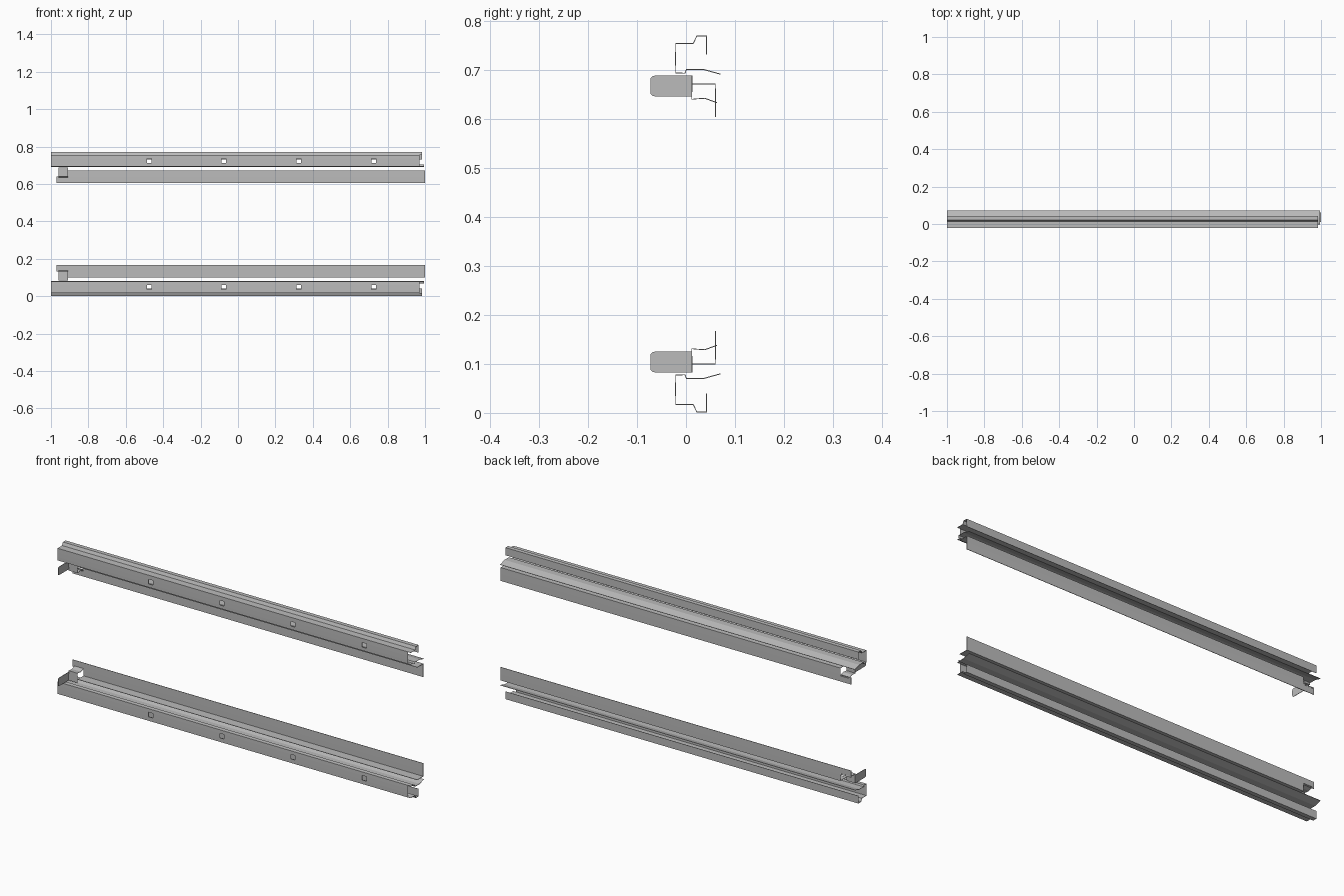
import bpy, bmesh, math

if "Cube" in bpy.data.objects:
    bpy.data.objects.remove(bpy.data.objects["Cube"])

H = 0.772          # total height; the upper set mirrors the lower one
T = 0.002          # sheet metal thickness

steel = bpy.data.materials.new("grey steel")
steel.diffuse_color = (0.5, 0.5, 0.5, 1)
steel.use_nodes = True
steel.node_tree.nodes["Principled BSDF"].inputs["Base Color"].default_value = steel.diffuse_color


def finish(name, bm, upper):
    """Mirror for the upper set, link the object and thicken the sheet."""
    if upper:
        for v in bm.verts:
            v.co.z = H - v.co.z
    bmesh.ops.remove_doubles(bm, verts=bm.verts, dist=1e-5)
    bmesh.ops.recalc_face_normals(bm, faces=bm.faces)
    me = bpy.data.meshes.new(name)
    bm.to_mesh(me)
    bm.free()
    me.materials.append(steel)
    ob = bpy.data.objects.new(name, me)
    bpy.context.collection.objects.link(ob)
    mod = ob.modifiers.new("thickness", 'SOLIDIFY')
    mod.thickness = T
    mod.offset = 0


def sheet(name, profile, xs, skip, upper):
    """Sweep a (y, z) profile over x stations, leaving out skipped cells."""
    bm = bmesh.new()
    grid = [[bm.verts.new((x, y, z)) for y, z in profile] for x in xs]
    for i in range(len(xs) - 1):
        for j in range(len(profile) - 1):
            if not skip(i, j):
                bm.faces.new((grid[i][j], grid[i + 1][j],
                              grid[i + 1][j + 1], grid[i][j + 1]))
    loose = [v for v in bm.verts if not v.link_faces]
    bmesh.ops.delete(bm, geom=loose, context='VERTS')
    finish(name, bm, upper)


def tab(name, upper):
    """Upright end plate with rounded outer corners."""
    bm = bmesh.new()
    r, y0, y1, z0, z1 = 0.009, -0.073, 0.012, 0.083, 0.125
    pts = [(y1, z0), (y1, z1)]
    for cz, start in ((z1 - r, 90), (z0 + r, 180)):
        for k in range(5):
            a = math.radians(start + k * 22.5)
            pts.append((y0 + r + r * math.cos(a), cz + r * math.sin(a)))
    bm.faces.new([bm.verts.new((-0.96, y, z)) for y, z in pts])
    finish(name, bm, upper)


# Outer channel: hooked lip, front wall and stepped back flange
channel = [(0.042, 0.04), (0.042, 0.002), (0.022, 0.002), (0.015, 0.017),
           (-0.021, 0.017), (-0.021, 0.037), (-0.021, 0.06), (-0.021, 0.077),
           (-0.002, 0.078), (0.001, 0.070), (0.035, 0.070), (0.071, 0.080)]
WALL = (4, 5, 6)
HOLES = (-0.475, -0.075, 0.325, 0.725)
stations = [-0.999]
for h in HOLES:
    stations += [h - 0.012, h + 0.012]
stations += [0.97, 0.985, 0.995]


def channel_skip(i, j):
    if j == 5 and i in (1, 3, 5, 7):       # square slots
        return True
    if i == 9 and j in WALL:               # notch at the wall end
        return True
    return i == 10 and j < 8               # only the flange runs further


# Inner angle: upright sheet with a lip, cut away beside the bracket
angle = [(0.012, 0.10), (0.06, 0.10), (0.06, 0.132), (0.06, 0.167)]

# End bracket: front plate and shelf
bracket = [(0.012, 0.083), (0.012, 0.131), (0.038, 0.129), (0.063, 0.138)]

for upper in (False, True):
    side = "upper" if upper else "lower"
    sheet(side + "_outer_channel", channel, stations, channel_skip, upper)
    sheet(side + "_inner_angle", angle, [-0.97, -0.91, 0.999],
          lambda i, j: i == 0 and j < 2, upper)
    sheet(side + "_end_bracket", bracket, [-0.96, -0.91],
          lambda i, j: False, upper)
    tab(side + "_end_tab", upper)
